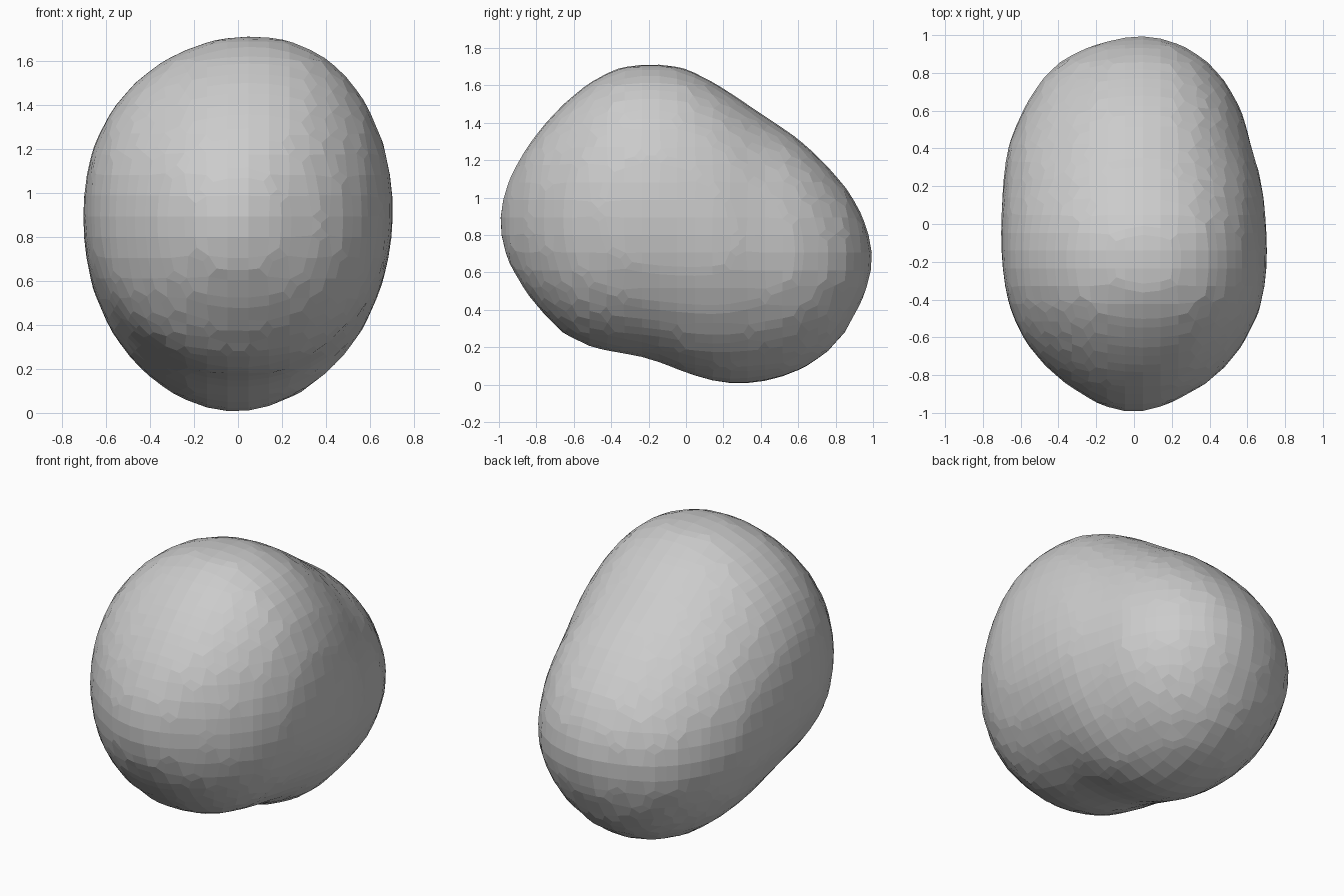
import bpy, bmesh, math

if "Cube" in bpy.data.objects:
    bpy.data.objects.remove(bpy.data.objects["Cube"])

# Cross-section limits along the length: y, top z, bottom z, left x, right x
SECTIONS = [
    (-1.00, 0.88, 0.88, 0.00, 0.00),
    (-0.97, 1.04, 0.70, -0.15, 0.14),
    (-0.90, 1.19, 0.56, -0.28, 0.29),
    (-0.80, 1.34, 0.42, -0.42, 0.44),
    (-0.60, 1.55, 0.235, -0.59, 0.60),
    (-0.40, 1.68, 0.175, -0.67, 0.68),
    (-0.20, 1.715, 0.14, -0.70, 0.705),
    (0.00, 1.69, 0.06, -0.705, 0.70),
    (0.20, 1.585, 0.005, -0.695, 0.68),
    (0.40, 1.45, 0.01, -0.67, 0.625),
    (0.60, 1.315, 0.07, -0.59, 0.57),
    (0.80, 1.12, 0.21, -0.46, 0.45),
    (0.90, 0.99, 0.36, -0.33, 0.34),
    (0.97, 0.83, 0.52, -0.14, 0.20),
    (1.00, 0.68, 0.68, 0.04, 0.04),
]
KNOTS = [math.acos(max(-1, min(1, -s[0]))) for s in SECTIONS]


def limits(t):
    """Smoothly interpolate the section limits at angle t along the length."""
    i = max(k for k in range(len(KNOTS) - 1) if KNOTS[k] <= t + 1e-9)
    h = KNOTS[i + 1] - KNOTS[i]
    u = (t - KNOTS[i]) / h

    def slope(k, c):
        a, b = max(k - 1, 0), min(k + 1, len(KNOTS) - 1)
        return (SECTIONS[b][c] - SECTIONS[a][c]) / (KNOTS[b] - KNOTS[a])

    return [(2*u**3 - 3*u**2 + 1) * SECTIONS[i][c] + (u**3 - 2*u**2 + u) * h * slope(i, c)
            + (3*u**2 - 2*u**3) * SECTIONS[i + 1][c] + (u**3 - u**2) * h * slope(i + 1, c)
            for c in range(1, 5)]


def power(v, n):
    return math.copysign(abs(v) ** (2 / n), v)


# Bean-shaped boulder lofted from front to back
RINGS, SIDES = 48, 64
bm = bmesh.new()
front = bm.verts.new((0, -1, 0.88))
rings = []
for r in range(1, RINGS):
    t = math.pi * r / RINGS
    y = -math.cos(t)
    top, bottom, left, right = limits(t)
    cx, cz = (left + right) / 2, (top + bottom) / 2
    w, h = (right - left) / 2, (top - bottom) / 2
    back = max(0, min(1, (y + 0.2) / 0.5))       # the rear lobe has a narrower base
    ring = []
    for k in range(SIDES):
        a = 2 * math.pi * k / SIDES
        c, s = math.cos(a), math.sin(a)
        n = 2.08 if s > 0 else 2.12 - 0.27 * back
        lean = 0.06 * max(0, s) ** 3 * w / 0.7    # crown leans to the right
        ring.append(bm.verts.new((cx + w * power(c, n) + lean, y, cz + h * power(s, n))))
    rings.append(ring)
rear = bm.verts.new((0.04, 1, 0.68))
for k in range(SIDES):
    j = (k + 1) % SIDES
    bm.faces.new((front, rings[0][k], rings[0][j]))
    bm.faces.new((rear, rings[-1][j], rings[-1][k]))
    for a, b in zip(rings, rings[1:]):
        bm.faces.new((a[k], b[k], b[j], a[j]))
bmesh.ops.recalc_face_normals(bm, faces=bm.faces)
mesh = bpy.data.meshes.new("boulder")
bm.to_mesh(mesh)
bm.free()
boulder = bpy.data.objects.new("boulder", mesh)
bpy.context.collection.objects.link(boulder)

# Coarse even facets
remesh = boulder.modifiers.new("facets", 'REMESH')
remesh.mode = 'VOXEL'
remesh.voxel_size = 0.094
remesh.use_smooth_shade = False
